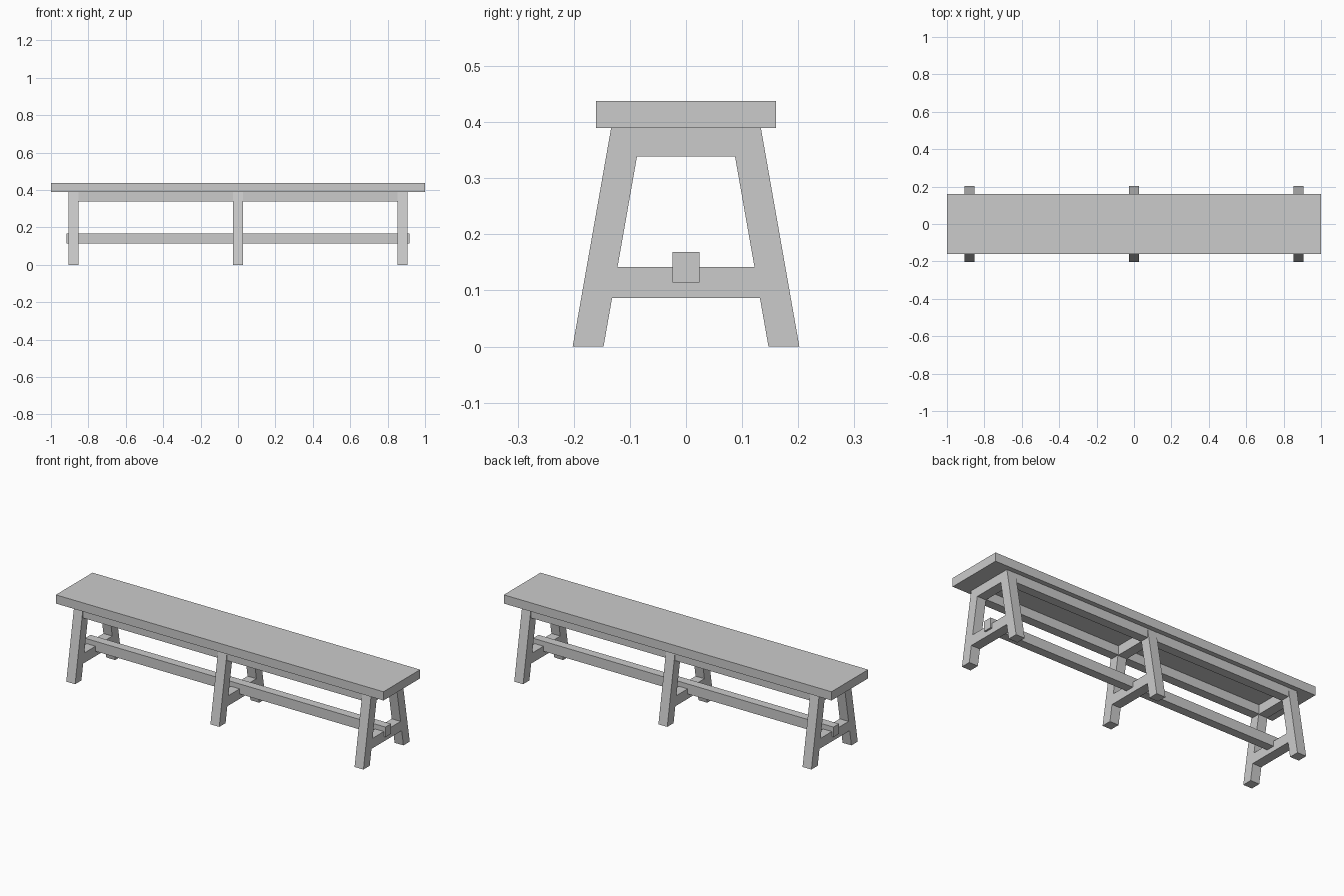
import bpy

if "Cube" in bpy.data.objects:
    bpy.data.objects.remove(bpy.data.objects["Cube"])

HALF = 0.027                      # half thickness of the trestle timbers
SLOPE = 0.176                     # outward splay of the legs


def prism(name, profile, x0, x1):
    """Extrude a convex (y, z) profile along x."""
    n = len(profile)
    verts = [(x, y, z) for x in (x0, x1) for y, z in profile]
    faces = [tuple(reversed(range(n))), tuple(range(n, 2 * n))]
    faces += [(i, (i + 1) % n, n + (i + 1) % n, n + i) for i in range(n)]
    me = bpy.data.meshes.new(name)
    me.from_pydata(verts, [], faces)
    ob = bpy.data.objects.new(name, me)
    bpy.context.collection.objects.link(ob)
    return ob


def box(name, x0, x1, y0, y1, z0, z1):
    return prism(name, [(y0, z0), (y1, z0), (y1, z1), (y0, z1)], x0, x1)


def inner(z):
    """Inner face of a leg at height z."""
    return 0.147 - SLOPE * z


def cross_rail(name, x, z0, z1):
    prism(name, [(-inner(z0), z0), (inner(z0), z0),
                 (inner(z1), z1), (-inner(z1), z1)], x - HALF, x + HALF)


# Seat plank
box("seat", -1, 1, -0.16, 0.16, 0.39, 0.438)

# Three splayed trestles
for label, x in (("left", -0.88), ("middle", 0), ("right", 0.88)):
    top = 0.39
    for side, s in (("front", -1), ("back", 1)):
        leg = [(0.147, 0), (0.202, 0),
               (0.202 - SLOPE * top, top), (inner(top), top)]
        if s < 0:
            leg = [(-y, z) for y, z in reversed(leg)]
        prism(f"{label}_{side}_leg", leg, x - HALF, x + HALF)
    cross_rail(f"{label}_upper_rail", x, 0.339, 0.39)
    cross_rail(f"{label}_lower_rail", x, 0.087, 0.142)

# Long aprons under the seat, between the trestles
for side, y in (("front", -0.109), ("back", 0.109)):
    for label, a, b in (("left", -0.88, 0), ("right", 0, 0.88)):
        box(f"{side}_{label}_apron", a + HALF, b - HALF,
            y - 0.025, y + 0.025, 0.34, 0.39)

# Central stretcher through the lower rails
box("stretcher", -0.917, 0.917, -0.024, 0.024, 0.114, 0.169)
